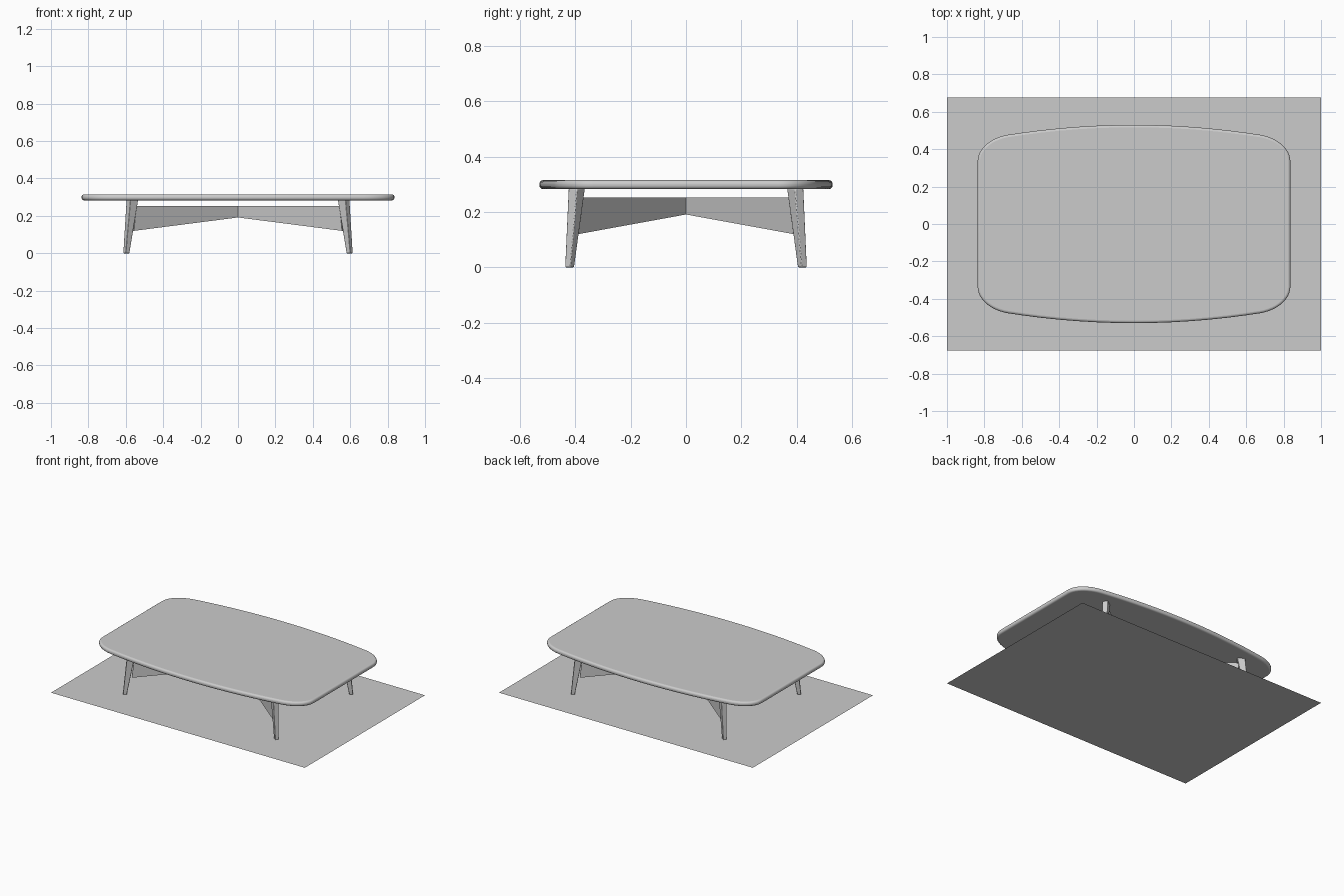
import bpy, bmesh
from math import atan2, cos, sin
from mathutils import Vector
from mathutils.geometry import interpolate_bezier

if "Cube" in bpy.data.objects:
    bpy.data.objects.remove(bpy.data.objects["Cube"])


def make_object(name, bm, bevel=0.0, segments=2):
    bmesh.ops.recalc_face_normals(bm, faces=bm.faces)
    mesh = bpy.data.meshes.new(name)
    bm.to_mesh(mesh)
    bm.free()
    ob = bpy.data.objects.new(name, mesh)
    bpy.context.collection.objects.link(ob)
    if bevel:
        mod = ob.modifiers.new("Bevel", 'BEVEL')
        mod.width, mod.segments = bevel, segments
        mod.limit_method, mod.angle_limit = 'ANGLE', 0.8
    bpy.ops.object.select_all(action='DESELECT')
    ob.select_set(True)
    bpy.context.view_layer.objects.active = ob
    bpy.ops.object.shade_smooth_by_angle(angle=0.6)
    return ob


def extrude_outline(points, offset):
    bm = bmesh.new()
    face = bm.faces.new([bm.verts.new(p) for p in points])
    ext = bmesh.ops.extrude_face_region(bm, geom=[face])
    verts = [g for g in ext["geom"] if isinstance(g, bmesh.types.BMVert)]
    bmesh.ops.translate(bm, verts=verts, vec=offset)
    if face.is_valid and all(len(e.link_faces) > 2 for e in face.edges):
        bm.faces.remove(face)
    if len(bm.faces) == len(points) + 1:
        bm.faces.new([v for v in bm.verts if v not in verts])
    return bm


# Flat rectangular sheet under the table
bm = bmesh.new()
bm.faces.new([bm.verts.new((x, y, 0)) for x, y in
              ((-1, -0.676), (1, -0.676), (1, 0.676), (-1, 0.676))])
make_object("floor_rug", bm)

# Table top: bowed long sides, rounded corners, soft edge
corner = interpolate_bezier(Vector((0.836, 0.335)), Vector((0.836, 0.405)),
                            Vector((0.764, 0.462)), Vector((0.674, 0.477)), 12)
bow = [Vector((x, 0.53 - 0.053 * (x / 0.674) ** 2))
       for x in (0.59, 0.5, 0.4, 0.3, 0.2, 0.1)]
quarter = [(p.x, p.y) for p in list(corner) + bow]
half = quarter + [(0, 0.53)] + [(-x, y) for x, y in reversed(quarter)]
outline = half + [(-x, -y) for x, y in half]
make_object("table_top", extrude_outline([(x, y, 0.283) for x, y in outline],
                                         (0, 0, 0.032)), 0.013, 4)

# Four splayed, tapered legs turned towards the centre
FOOT, HEAD = (0.597, 0.421), (0.565, 0.395)
for side_x, x_name in ((-1, "left"), (1, "right")):
    for side_y, y_name in ((-1, "front"), (1, "back")):
        turn = atan2(side_y * FOOT[1], side_x * FOOT[0])
        bm = bmesh.new()
        bmesh.ops.create_cube(bm, size=1)
        for v in bm.verts:
            top = v.co.z > 0
            (cx, cy), length, width = (HEAD, 0.051, 0.038) if top else (FOOT, 0.025, 0.024)
            u, w = v.co.x * length, v.co.y * width
            v.co = (side_x * cx + u * cos(turn) - w * sin(turn),
                    side_y * cy + u * sin(turn) + w * cos(turn),
                    0.285 if top else 0)
        make_object(f"{y_name}_{x_name}_leg", bm, 0.003, 2)

# Crossed stretcher boards with an arched lower edge
THICK = 0.014
for sign, name in ((1, "stretcher_rising"), (-1, "stretcher_falling")):
    along = Vector((FOOT[0], sign * FOOT[1], 0)).normalized()
    across = Vector((-along.y, along.x, 0))
    profile = ((-0.685, 0.12), (0, 0.192), (0.685, 0.12), (0.67, 0.253), (-0.67, 0.253))
    pts = [along * d + Vector((0, 0, z)) - across * THICK / 2 for d, z in profile]
    make_object(name, extrude_outline(pts, across * THICK))
